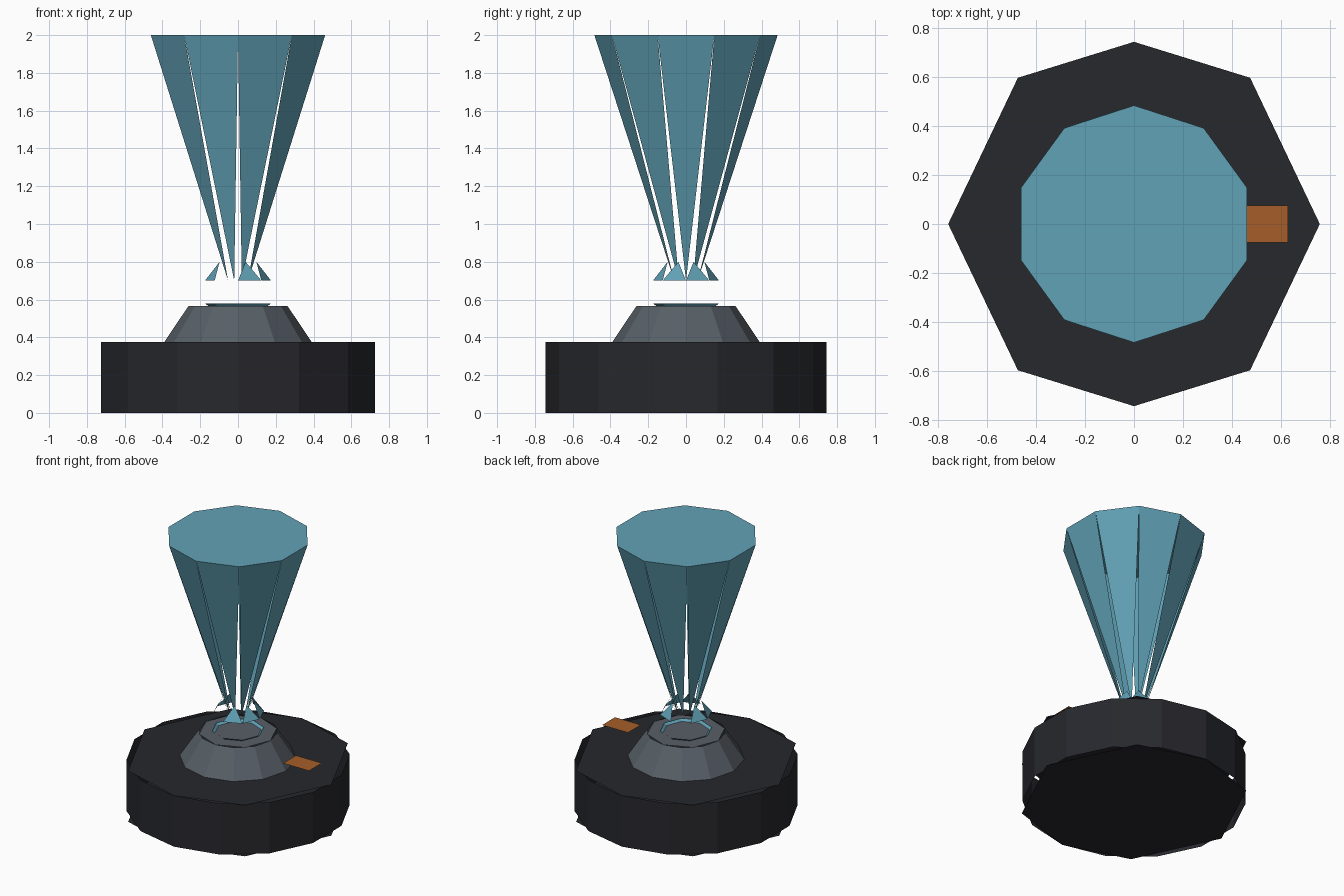
import bpy
from math import sin, cos, pi

if "Cube" in bpy.data.objects:
    bpy.data.objects.remove(bpy.data.objects["Cube"])


def material(name, rgb):
    m = bpy.data.materials.new(name)
    m.diffuse_color = (*rgb, 1)
    m.use_nodes = True
    m.node_tree.nodes["Principled BSDF"].inputs["Base Color"].default_value = m.diffuse_color
    return m


def build(name, verts, faces, mat):
    mesh = bpy.data.meshes.new(name)
    mesh.from_pydata(verts, [], faces)
    mesh.materials.append(mat)
    ob = bpy.data.objects.new(name, mesh)
    bpy.context.collection.objects.link(ob)
    return ob


def ring(n, r, z, turn=0.0):
    # points counter-clockwise, starting on +y
    return [(-r * sin(2 * pi * (i + turn) / n), r * cos(2 * pi * (i + turn) / n), z)
            for i in range(n)]


def wall(name, n, r0, z0, r1, z1, mat):
    faces = [(i, (i + 1) % n, n + (i + 1) % n, n + i) for i in range(n)]
    return build(name, ring(n, r0, z0) + ring(n, r1, z1), faces, mat)


def cap(name, pts, mat, down=False):
    order = list(range(len(pts)))
    return build(name, pts, [order[::-1] if down else order], mat)


dark = material("dark", (0.02, 0.021, 0.026))
grey = material("grey", (0.095, 0.115, 0.135))
teal = material("teal", (0.12, 0.36, 0.47))
orange = material("orange", (0.38, 0.11, 0.022))

# Base: 14-sided wall with coarser eight-sided caps
wall("base_wall", 14, 0.745, 0, 0.745, 0.375, dark)
outline = [(0, .745), (-.475, .598), (-.76, 0), (-.475, -.598),
           (0, -.745), (.475, -.598), (.76, 0), (.475, .598)]
cap("base_top", [(x, y, 0.375) for x, y in outline], dark)
cap("base_bottom", [(x, y, 0) for x, y in outline], dark, True)

# Grey tapered plinth
wall("plinth_wall", 12, 0.39, 0.375, 0.263, 0.565, grey)
cap("plinth_top", ring(8, 0.263, 0.565), grey)

# Thin foot ring under the cup
wall("foot_ring", 8, 0.15, 0.56, 0.175, 0.58, teal)

# Collar: separate triangles, two missing on the left
low, high = ring(8, 0.175, 0.70), ring(8, 0.105, 0.80, 0.5)
faces = [(i, (i + 1) % 8, 8 + i) for i in range(8) if i not in (0, 3)]
build("collar_triangles", low + high, faces, teal)

# Cup: ten long pointed panels under a flat ten-sided top
tips, rim = ring(10, 0.065, 0.70, 0.5), ring(10, 0.485, 2.0)
build("cup_panels", tips + rim,
      [(i, 10 + (i + 1) % 10, 10 + i) for i in range(10)], teal)
cap("cup_top", rim, teal)

# Orange plate on the right
cap("side_plate", [(.42, -.075, .47), (.63, -.075, .47),
                   (.63, .075, .47), (.42, .075, .47)], orange)
